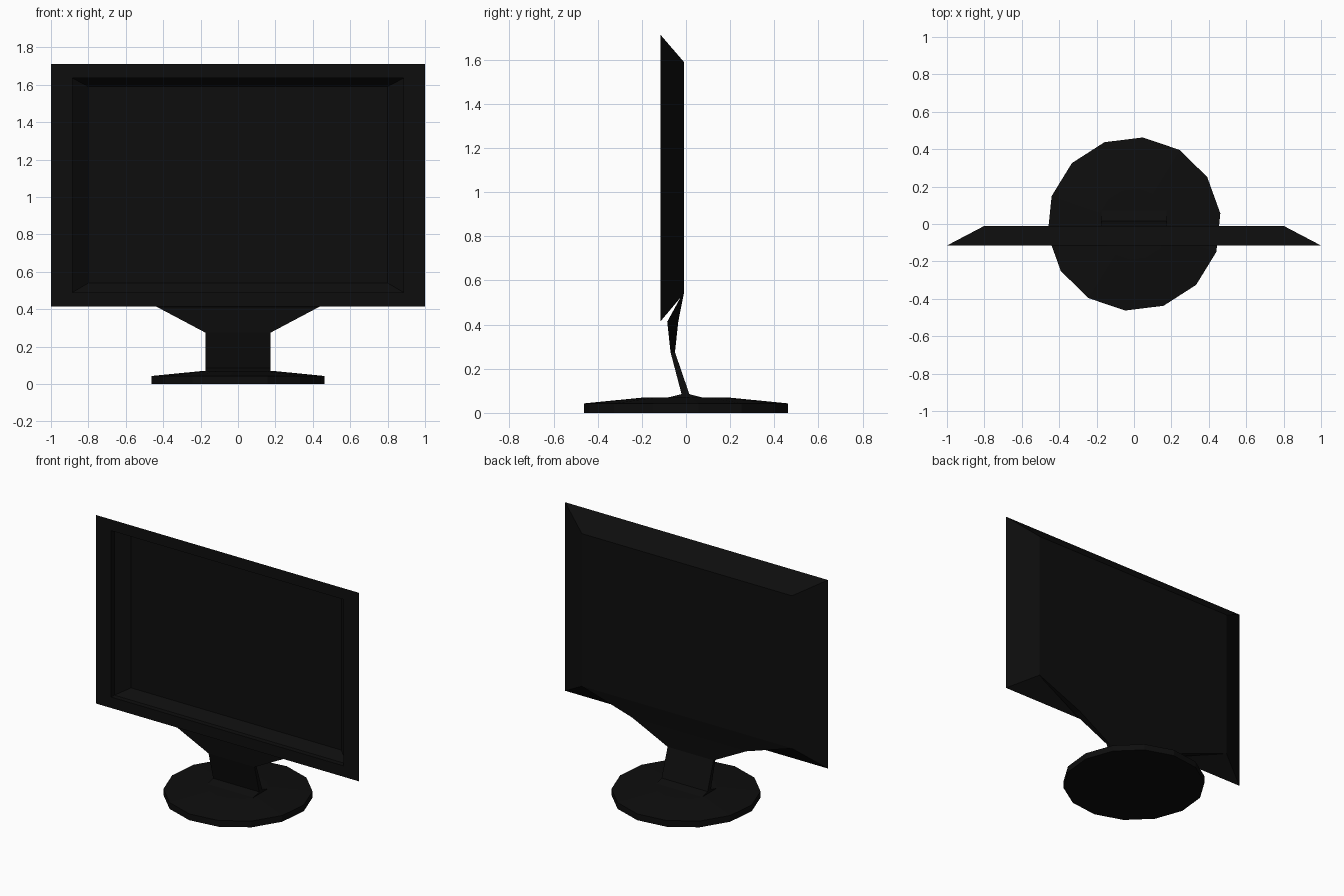
import bpy
import bmesh
import math

cube = bpy.data.objects.get("Cube")
if cube:
    bpy.data.objects.remove(cube, do_unlink=True)

black = bpy.data.materials.new("matte black plastic")
black.use_nodes = True
colour = (0.0042, 0.0042, 0.0042, 1)
black.diffuse_color = colour
black.node_tree.nodes["Principled BSDF"].inputs["Base Color"].default_value = colour


def loft(name, loops):
    """Bridge matching closed loops in order and cap both ends."""
    bm = bmesh.new()
    rings = [[bm.verts.new(p) for p in loop] for loop in loops]
    for a, b in zip(rings, rings[1:]):
        for i in range(len(a)):
            j = (i + 1) % len(a)
            bm.faces.new((a[i], a[j], b[j], b[i]))
    bm.faces.new(rings[0])
    bm.faces.new(rings[-1])
    bmesh.ops.recalc_face_normals(bm, faces=bm.faces)
    mesh = bpy.data.meshes.new(name)
    bm.to_mesh(mesh)
    bm.free()
    mesh.materials.append(black)
    obj = bpy.data.objects.new(name, mesh)
    bpy.context.collection.objects.link(obj)
    return obj


def upright(x, low, high, y):
    return [(-x, y, low), (x, y, low), (x, y, high), (-x, y, high)]


def level(x, front, back, z):
    return [(-x, front, z), (x, front, z), (x, back, z), (-x, back, z)]


def disc(radius, z, sides=14, turn=math.radians(7)):
    angles = [turn + math.tau * i / sides for i in range(sides)]
    return [(radius * math.cos(a), radius * math.sin(a), z) for a in angles]


# Screen housing: recessed screen, sloped surround, bezel, chamfered back
loft("screen_housing", [
    upright(0.8, 0.54, 1.59, -0.02),
    upright(0.885, 0.49, 1.635, -0.08),
    upright(0.885, 0.49, 1.635, -0.115),
    upright(1.0, 0.415, 1.712, -0.115),
    upright(0.8, 0.54, 1.59, -0.01),
])

# Neck: wide bracket under the housing, leaning stem and flared foot
loft("neck", [
    level(0.8, -0.015, -0.01, 0.54),
    level(0.435, -0.085, -0.035, 0.413),
    level(0.175, -0.07, -0.05, 0.275),
    level(0.175, -0.02, 0.015, 0.085),
    level(0.175, -0.09, 0.08, 0.068),
])

# Round base with a shallow sloped top
loft("base", [
    disc(0.465, 0),
    disc(0.465, 0.043),
    disc(0.19, 0.07),
])
